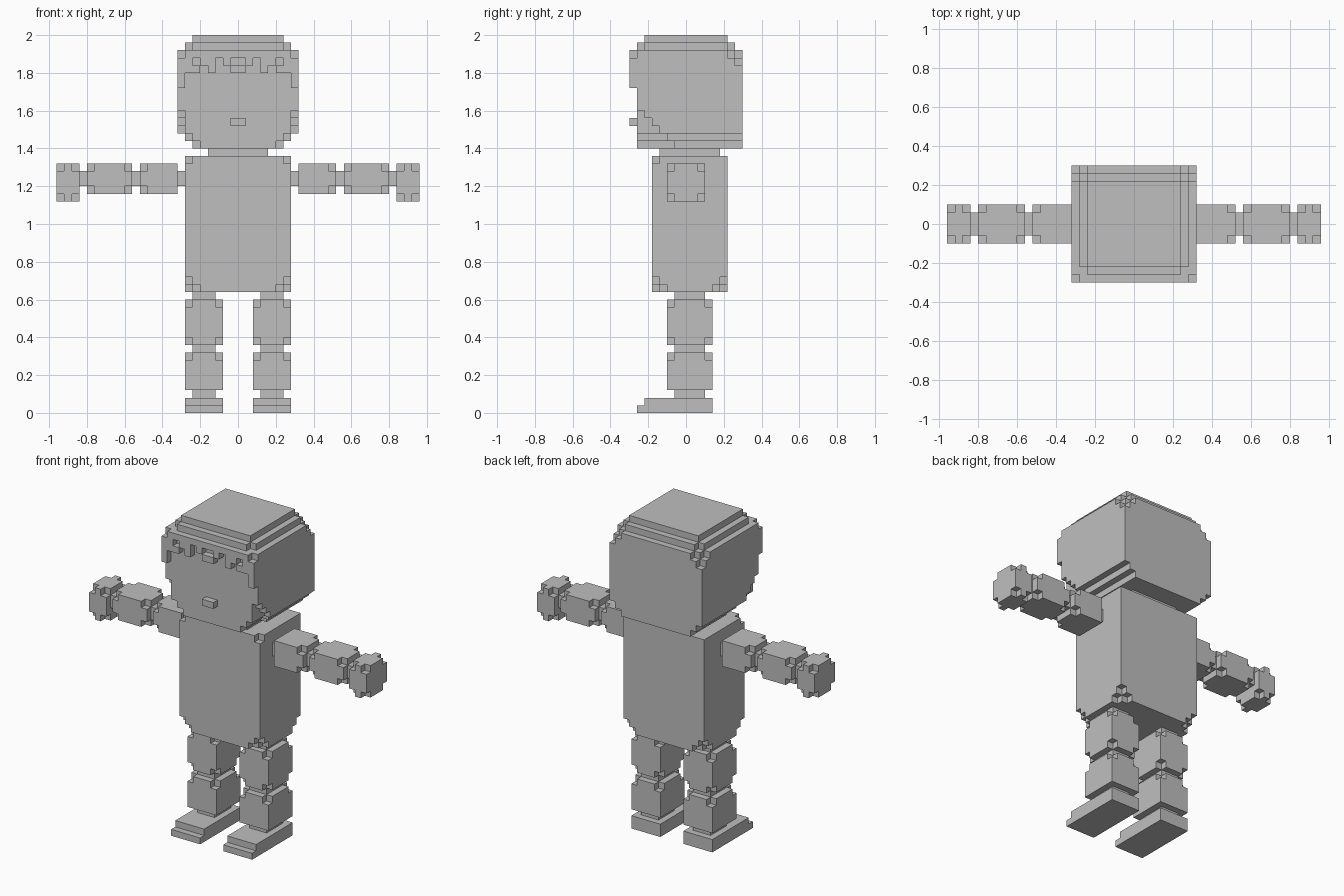
import bpy, bmesh
from mathutils import Vector

if "Cube" in bpy.data.objects:
    bpy.data.objects.remove(bpy.data.objects["Cube"])

U = 0.04  # size of one cube
grey = bpy.data.materials.new("plain_grey")
grey.diffuse_color = (0.52, 0.52, 0.52, 1)
grey.use_nodes = True
grey.node_tree.nodes["Principled BSDF"].inputs["Base Color"].default_value = grey.diffuse_color

# the six face directions of a cube, each with its corner loop
SIDES = []
for axis in range(3):
    a, b = (axis + 1) % 3, (axis + 2) % 3
    for s in (0, 1):
        loop = []
        for u, v in ((0, 0), (1, 0), (1, 1), (0, 1)):
            c = [0, 0, 0]
            c[axis], c[a], c[b] = s, u, v
            loop.append(tuple(c))
        step = [0, 0, 0]
        step[axis] = 2 * s - 1
        SIDES.append((tuple(step), loop if s else loop[::-1]))


def box(x0, x1, y0, y1, z0, z1):
    return {(x, y, z) for x in range(x0, x1) for y in range(y0, y1) for z in range(z0, z1)}


def flip(cells):
    return {(-x - 1, y, z) for x, y, z in cells}


def notched(b, xs="both", ys="both", zs="both", reach=0):
    """Box without the cubes nearest its corners; each end can be chosen."""
    def ends(lo, hi, which):
        return [e for e, k in (((lo, 1), "low"), ((hi - 1, -1), "high")) if which in (k, "both")]
    cells = box(*b)
    for x, sx in ends(b[0], b[1], xs):
        for y, sy in ends(b[2], b[3], ys):
            for z, sz in ends(b[4], b[5], zs):
                cells -= {(x + sx * i, y + sy * j, z + sz * k)
                          for i in range(3) for j in range(3) for k in range(3)
                          if i + j + k <= reach}
    return cells


def build(name, cells):
    """Outer skin of a set of cubes as one flat-shaded mesh."""
    bm = bmesh.new()
    verts = {}
    for c in sorted(cells):
        for step, loop in SIDES:
            if tuple(p + q for p, q in zip(c, step)) in cells:
                continue
            ring = []
            for o in loop:
                p = tuple(m + n for m, n in zip(c, o))
                if p not in verts:
                    verts[p] = bm.verts.new(Vector((p[0], p[1] - 0.5, p[2])) * U)
                ring.append(verts[p])
            bm.faces.new(ring)
    bmesh.ops.dissolve_limit(bm, angle_limit=0.01, verts=bm.verts, edges=bm.edges)
    mesh = bpy.data.meshes.new(name)
    bm.to_mesh(mesh)
    bm.free()
    mesh.materials.append(grey)
    bpy.context.collection.objects.link(bpy.data.objects.new(name, mesh))


def pair(name, cells):
    build("right_" + name, cells)
    build("left_" + name, flip(cells))


# torso: single notches at the upper front, stepped corners below
build("torso", notched((-7, 7, -4, 6, 16, 34), ys="low", zs="high")
      & notched((-7, 7, -4, 6, 16, 34), zs="low", reach=1))
build("neck", box(-4, 4, -3, 5, 34, 35))

# head: half of the skull and hair, mirrored
half = box(0, 8, -6, 8, 40, 48)
half |= box(0, 7, -6, 8, 37, 40) | box(0, 6, -6, 8, 36, 37) | box(0, 5, -6, 8, 35, 36)
# hair sides stepping back toward the nape
for x, y, z in ((7, -5, 39), (7, -4, 38), (7, -3, 37), (6, -2, 36), (5, -1, 35)):
    half |= box(x, x + 1, y, 8, z, z + 1)
# rounded crown
half |= box(0, 7, -6, 7, 48, 49) | box(0, 6, -5, 6, 49, 50)
half -= {(6, -6, 48), (6, 6, 48), (7, 7, 47), (6, 7, 47), (7, 6, 47), (7, 7, 46)}
# ragged fringe, with lower edge given per column from the middle outward
for x, low in enumerate((45, 46, 46, 45, 46, 45, 44, 43)):
    half |= box(x, x + 1, -7, -6, low, 48)
half -= {(7, -7, 47), (0, -7, 46), (2, -7, 46), (5, -7, 46), (6, -7, 44)}
build("head", half | flip(half))
build("nose", box(-1, 1, -7, -6, 38, 39))

# arms
pair("shoulder_joint", box(7, 8, -1, 2, 30, 32))
pair("upper_arm", notched((8, 13, -2, 3, 29, 33), xs="high"))
pair("elbow_joint", box(13, 14, -1, 2, 30, 32))
pair("forearm", notched((14, 20, -2, 3, 29, 33)))
pair("wrist_joint", box(20, 21, -1, 2, 30, 32))
pair("hand", notched((21, 24, -2, 3, 28, 33)))

# legs
pair("hip_joint", box(3, 6, -1, 3, 15, 16))
pair("thigh", notched((2, 7, -2, 4, 9, 15)))
pair("knee_joint", box(3, 6, -1, 3, 8, 9))
pair("shin", notched((2, 7, -2, 4, 3, 8), zs="high"))
pair("ankle_joint", box(3, 6, -1, 3, 2, 3))
pair("foot", box(2, 7, -6, 4, 0, 1) | box(2, 7, -5, 4, 1, 2))
